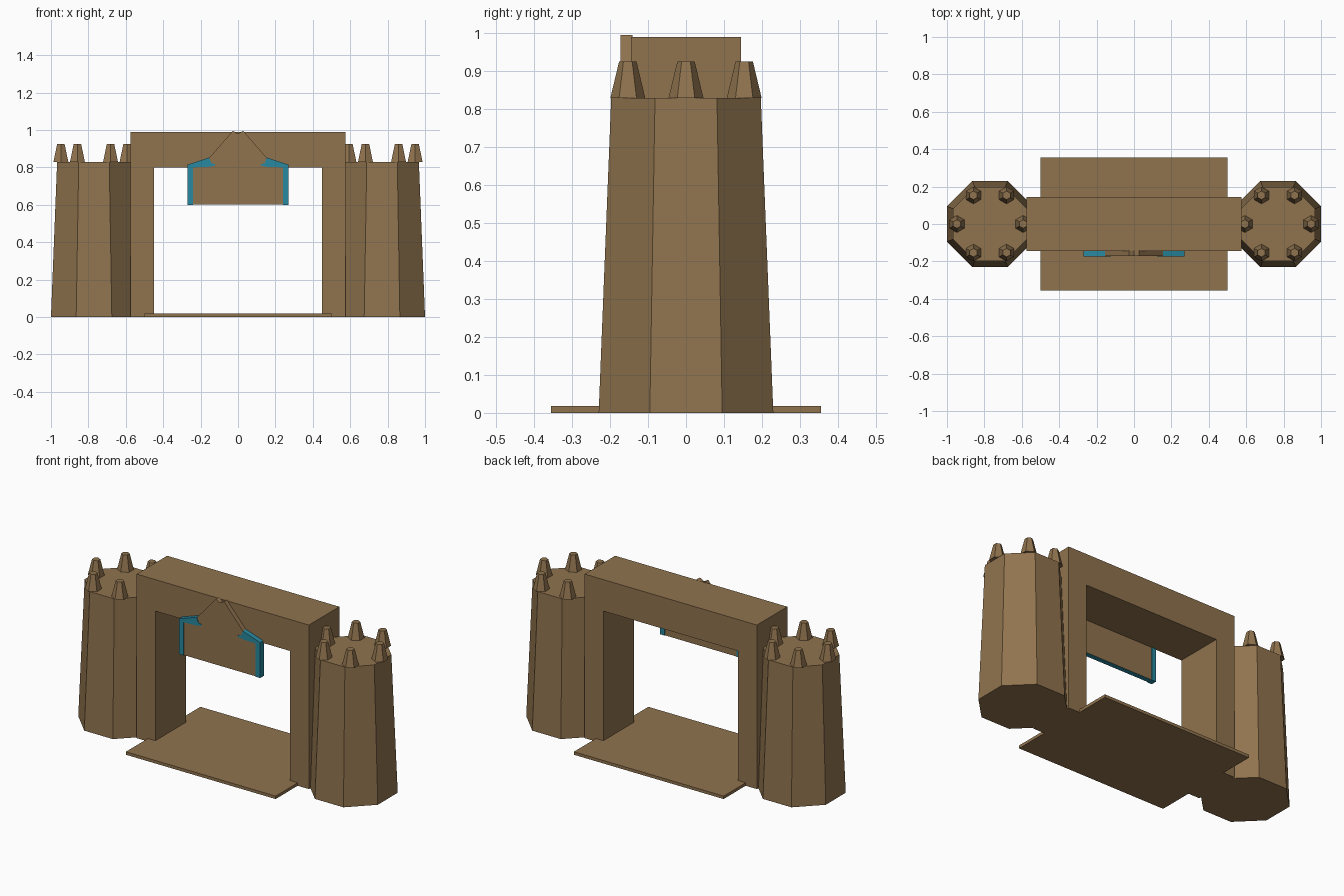
import bpy, bmesh
from math import pi, cos, sin
from mathutils import Matrix

cube = bpy.data.objects.get("Cube")
if cube:
    bpy.data.objects.remove(cube, do_unlink=True)


def material(name, rgb):
    m = bpy.data.materials.new(name)
    m.use_nodes = True
    m.diffuse_color = (*rgb, 1)
    m.node_tree.nodes["Principled BSDF"].inputs["Base Color"].default_value = (*rgb, 1)
    return m


BROWN = material("brown", (0.28, 0.172, 0.077))
TEAL = material("teal", (0.021, 0.25, 0.35))


def finish(name, bm, *mats):
    bmesh.ops.recalc_face_normals(bm, faces=bm.faces)
    me = bpy.data.meshes.new(name)
    bm.to_mesh(me)
    bm.free()
    for m in mats:
        me.materials.append(m)
    ob = bpy.data.objects.new(name, me)
    bpy.context.collection.objects.link(ob)
    return ob


def prism(name, outline, y0, y1, *mats, underside=0):
    """Extrude an x-z outline from y0 to y1."""
    bm = bmesh.new()
    face = bm.faces.new([bm.verts.new((x, y0, z)) for x, z in outline])
    out = bmesh.ops.extrude_face_region(bm, geom=[face])["geom"]
    moved = [v for v in out if isinstance(v, bmesh.types.BMVert)]
    bmesh.ops.translate(bm, verts=moved, vec=(0, y1 - y0, 0))
    bmesh.ops.recalc_face_normals(bm, faces=bm.faces)
    for f in bm.faces:
        f.normal_update()
        if f.normal.z < -0.9:
            f.material_index = underside
    return finish(name, bm, *mats)


def taper(name, sides, r0, r1, loc, height, turn=0):
    """Tapered column standing on loc."""
    bm = bmesh.new()
    bmesh.ops.create_cone(bm, cap_ends=True, segments=sides, radius1=r0, radius2=r1,
                          depth=height, matrix=Matrix.Translation((0, 0, height / 2)))
    bmesh.ops.transform(bm, matrix=Matrix.Translation(loc) @ Matrix.Rotation(turn, 4, "Z"),
                        verts=bm.verts)
    return finish(name, bm, BROWN)


def mirrored(half):
    return half + [(-x, z) for x, z in reversed(half) if x]


# Floor slab
prism("floor", mirrored([(0.5, 0), (0.5, 0.018)]), -0.355, 0.355, BROWN)

# Gate frame: two posts and a lintel in one piece
prism("gate_frame", mirrored([(0.45, 0.8), (0.45, 0), (0.575, 0), (0.575, 0.99)]),
      -0.145, 0.145, BROWN)

# Octagonal towers with a ring of six tapered spikes
flat = cos(pi / 8)
for side, label in ((1, "left"), (-1, "right")):
    taper(label + "_tower", 8, 0.23 / flat, 0.197 / flat, (side * 0.77, 0, 0), 0.83, pi / 8)
    for i in range(6):
        a = i * pi / 3
        taper(f"{label}_spike_{i + 1}", 6, 0.046, 0.023,
              (side * 0.77 + 0.177 * cos(a), 0.177 * sin(a), 0.829), 0.096, pi / 6 + pi / 3 * 0.5)

# Hanging board with a peaked top and a painted underside
prism("sign_board", mirrored([(0, 0.98), (0.028, 0.995), (0.155, 0.85), (0.26, 0.808), (0.26, 0.601)]),
      -0.172, -0.141, BROWN, TEAL, underside=1)

# Bracket-shaped trim at both ends of the board
for side, label in ((1, "left"), (-1, "right")):
    trim = [(0.27, 0.6), (0.24, 0.6), (0.24, 0.8), (0.16, 0.803), (0.122, 0.809),
            (0.122, 0.818), (0.142, 0.822), (0.155, 0.853), (0.27, 0.814)]
    prism(label + "_sign_trim", [(side * x, z) for x, z in trim], -0.175, -0.139, TEAL)
